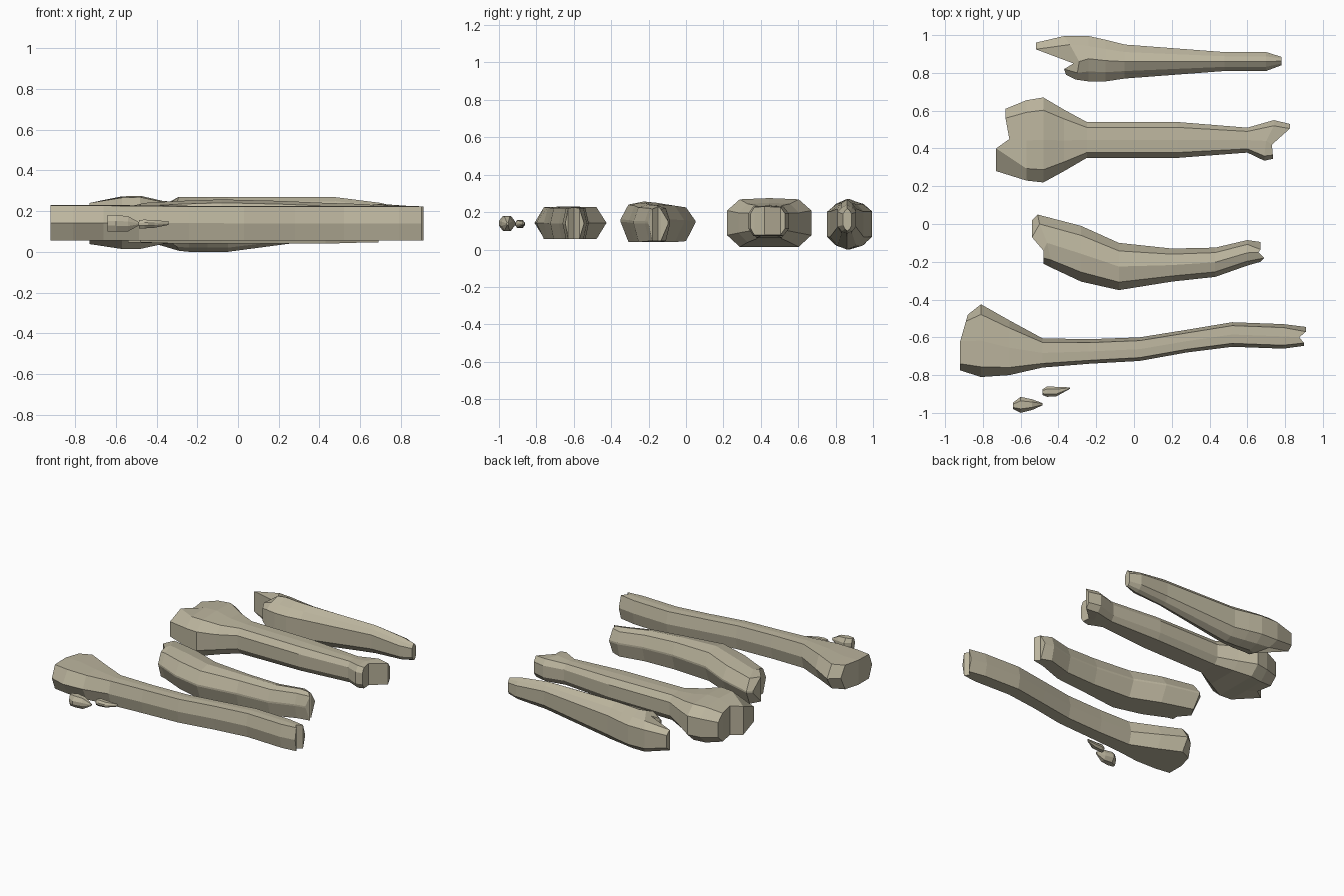
import bpy, bmesh

mat = bpy.data.materials.new("dry_bone")
mat.diffuse_color = (0.50, 0.46, 0.34, 1)


def five(v, inset):
    """Spread a scalar or a (low, high) pair over the five lengthwise columns."""
    if not isinstance(v, tuple):
        return (v,) * 5
    if len(v) == 2:
        a, b = v
        return tuple(a + (b - a) * t for t in (0, inset, .5, 1 - inset, 1))
    return v


def bone(name, stations, top=(0, .96, 1, .96, 0), bottom=(0, 1, 1, 1, 0), inset=.14):
    """Loft rings along x; each station is (x, y, z_low, z_high)."""
    bm = bmesh.new()
    rings = []
    for x, y, z0, z1 in stations:
        xs, ys = five(x, inset), five(y, inset)
        mid, h = (z0 + z1) / 2, (z1 - z0) / 2
        up = [bm.verts.new((xs[i], ys[i], mid + h * top[i])) for i in range(5)]
        dn = [bm.verts.new((xs[i], ys[i], mid - h * bottom[i])) for i in range(5)]
        rings.append(up + dn[::-1])
    for a, b in zip(rings, rings[1:]):
        for i in range(10):
            j = (i + 1) % 10
            bm.faces.new((a[i], a[j], b[j], b[i]))
    # broken end caps
    for r in (rings[0], rings[-1]):
        for i in range(4):
            bm.faces.new((r[i], r[i + 1], r[8 - i], r[9 - i]))
    bmesh.ops.remove_doubles(bm, verts=bm.verts, dist=1e-4)
    bmesh.ops.recalc_face_normals(bm, faces=bm.faces)
    me = bpy.data.meshes.new(name)
    bm.to_mesh(me)
    bm.free()
    me.materials.append(mat)
    bpy.context.collection.objects.link(bpy.data.objects.new(name, me))


# tapered splinter with a forked end
bone("forked_bone", [
    ((-.36, -.37, -.32, -.52, -.52), (.79, .82, .85, .925, .96), .06, .235),
    ((-.31, -.30, -.29, -.34, -.37), (.765, .80, .86, .95, .995), .005, .27),
    (-.24, (.755, .995), 0, .27),
    (-.15, (.755, .975), 0, .27),
    (-.05, (.77, .95), 0, .27),
    (.48, (.81, .91), .07, .268),
    (.70, (.81, .91), .085, .24),
    (.78, (.84, .885), .10, .22)],
    top=(.5, .8, 1, .8, .5), bottom=(.5, .85, 1, .85, .5), inset=.22)

# knuckled bone
bone("knuckle_bone", [
    ((-.73, -.73, -.66, -.68, -.68), (.28, .40, .45, .56, .61), .035, .245),
    (-.57, (.23, .655), .01, .272),
    (-.48, (.22, .67), .01, .275),
    (-.37, (.28, .605), .035, .25),
    (-.25, (.35, .54), .055, .24),
    (.23, (.35, .54), .06, .235),
    (.60, (.378, .51), .07, .225),
    ((.69, .69, .70, .74, .74), (.335, .36, .44, .52, .55), .07, .235),
    ((.735, .735, .73, .825, .825), (.345, .365, .42, .505, .53), .075, .23)],
    top=(.5, .95, 1, .95, .5), bottom=(.5, .97, .97, .97, .5), inset=.15)

# curved bone
bone("curved_bone", [
    ((-.48, -.48, -.48, -.54, -.54), (-.21, -.18, -.14, -.07, .02), .045, .235),
    ((-.44, -.44, -.46, -.50, -.51), (-.23, -.19, -.10, .00, .05), .045, .24),
    (-.28, (-.305, -.01), .04, .25),
    (-.08, (-.35, -.10), .04, .257),
    (.20, (-.305, -.13), .04, .25),
    (.43, (-.28, -.125), .04, .24),
    (.60, (-.22, -.085), .045, .235),
    ((.67, .69, .66, .67, .67), (-.20, -.18, -.15, -.135, -.095), .045, .23)],
    top=(.12, .85, 1, .85, .12), inset=.17)

# long bone
bone("long_bone", [
    ((-.92, -.92, -.92, -.89, -.88), (-.775, -.74, -.62, -.515, -.48), .055, .23),
    (-.81, (-.81, -.425), .055, .23),
    (-.66, (-.80, -.51), .055, .23),
    (-.485, (-.76, -.605), .055, .228),
    (-.24, (-.74, -.61), .055, .226),
    (.03, (-.725, -.60), .055, .225),
    (.28, (-.68, -.56), .055, .225),
    (.52, (-.65, -.52), .055, .225),
    (.79, (-.66, -.53), .055, .225),
    ((.90, .90, .875, .91, .91), (-.645, -.63, -.60, -.57, -.545), .055, .225)])

# small chips
bone("large_chip", [
    (-.64, (-.98, -.945), .10, .18),
    (-.60, (-1.0, -.915), .10, .18),
    (-.54, (-.985, -.928), .10, .175),
    (-.485, (-.96, -.948), .13, .145)],
    top=(.3, 1, 1, 1, .3), bottom=(.3, 1, 1, 1, .3), inset=.25)
bone("small_chip", [
    (-.485, (-.905, -.875), .115, .155),
    (-.46, (-.915, -.86), .115, .158),
    (-.41, (-.912, -.862), .118, .155),
    (-.34, (-.873, -.865), .132, .15)],
    top=(.3, 1, 1, 1, .3), bottom=(.3, 1, 1, 1, .3), inset=.25)
